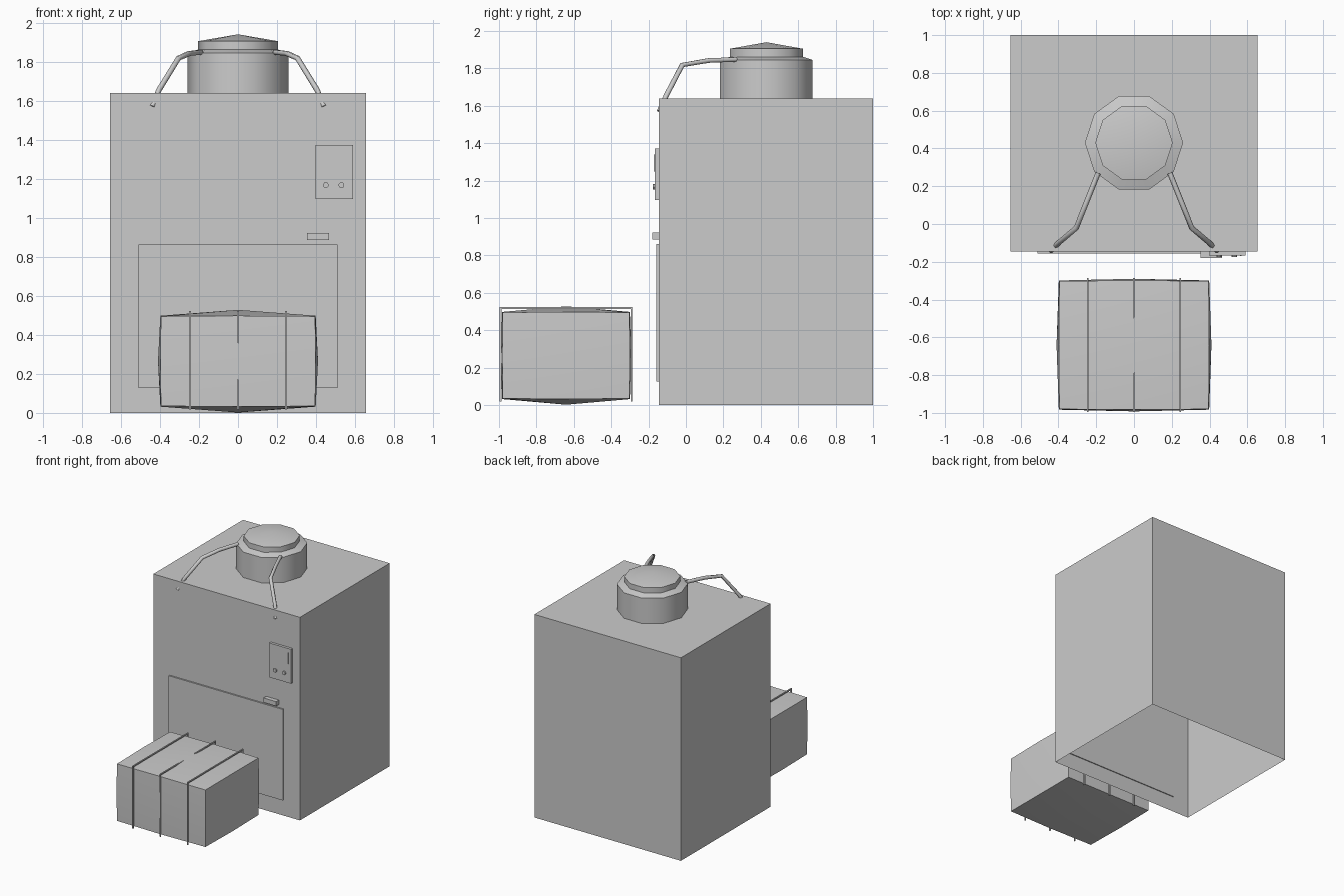
import bpy, bmesh, math
from mathutils import Vector

if "Cube" in bpy.data.objects:
    bpy.data.objects.remove(bpy.data.objects["Cube"])

mat = bpy.data.materials.new("light grey")
mat.diffuse_color = (0.6, 0.6, 0.6, 1)
mat.use_nodes = True
mat.node_tree.nodes["Principled BSDF"].inputs["Base Color"].default_value = mat.diffuse_color


def add(name, bm, smooth=None):
    bmesh.ops.recalc_face_normals(bm, faces=bm.faces)
    me = bpy.data.meshes.new(name)
    bm.to_mesh(me)
    bm.free()
    me.materials.append(mat)
    ob = bpy.data.objects.new(name, me)
    bpy.context.collection.objects.link(ob)
    if smooth:
        bpy.ops.object.select_all(action='DESELECT')
        ob.select_set(True)
        bpy.context.view_layer.objects.active = ob
        bpy.ops.object.shade_smooth_by_angle(angle=math.radians(smooth))
    return ob


def cube(bm, lo, hi):
    lo, hi = Vector(lo), Vector(hi)
    vs = bmesh.ops.create_cube(bm, size=1)["verts"]
    for v in vs:
        v.co = Vector([(lo[i] + hi[i]) / 2 + v.co[i] * (hi[i] - lo[i]) for i in range(3)])
    return vs


def box(name, lo, hi):
    bm = bmesh.new()
    cube(bm, lo, hi)
    return add(name, bm)


# cabinet: shell with an open underside
bm = bmesh.new()
cube(bm, (-0.655, -0.145, 0), (0.655, 1.0, 1.64))
bottom = [f for f in bm.faces if f.calc_center_median().z < 0.01]
bmesh.ops.delete(bm, geom=bottom, context='FACES_ONLY')
add("cabinet", bm)

# door, latch and control panel on the front
box("door", (-0.51, -0.157, 0.127), (0.51, -0.138, 0.862))
box("latch", (0.353, -0.18, 0.886), (0.467, -0.145, 0.922))
box("control_panel", (0.396, -0.166, 1.095), (0.59, -0.145, 1.372))
box("panel_slot", (0.562, -0.17, 1.25), (0.568, -0.165, 1.34))
for i, x in enumerate((0.45, 0.53)):
    bm = bmesh.new()
    bmesh.ops.create_cone(bm, cap_ends=True, segments=10, radius1=0.015, radius2=0.015, depth=0.03)
    for v in bm.verts:
        v.co = Vector((x + v.co.x, -0.161 + v.co.z, 1.167 + v.co.y))
    add(f"button_{i + 1}", bm)

# ten-sided motor drum with a stepped, pointed cap
profile = [(0.26, 1.64), (0.26, 1.845), (0.205, 1.862), (0.205, 1.905)]
bm = bmesh.new()
rings = []
for r, z in profile:
    rings.append([bm.verts.new((r * math.cos(math.tau * k / 10),
                                0.43 + r * math.sin(math.tau * k / 10), z)) for k in range(10)])
tip = bm.verts.new((0, 0.43, 1.94))
for k in range(10):
    n = (k + 1) % 10
    for a, b in zip(rings, rings[1:]):
        bm.faces.new((a[k], a[n], b[n], b[k]))
    bm.faces.new((rings[-1][k], rings[-1][n], tip))
add("motor_drum", bm, 40)

# two hoses running from the drum down through the cabinet top
path = [(0.19, 0.27, 1.848), (0.25, 0.12, 1.842), (0.305, -0.02, 1.818),
        (0.405, -0.105, 1.655), (0.44, -0.142, 1.57)]
for side, label in ((-1, "left"), (1, "right")):
    bm = bmesh.new()
    pts = [Vector((side * x, y, z)) for x, y, z in path]
    rings = []
    for i, p in enumerate(pts):
        d = (pts[min(i + 1, len(pts) - 1)] - pts[max(i - 1, 0)]).normalized()
        u = d.cross(Vector((0, 0, 1))).normalized()
        w = u.cross(d)
        rings.append([bm.verts.new(p + 0.014 * (u * math.cos(math.tau * k / 6) + w * math.sin(math.tau * k / 6)))
                      for k in range(6)])
    for a, b in zip(rings, rings[1:]):
        for k in range(6):
            bm.faces.new((a[k], a[(k + 1) % 6], b[(k + 1) % 6], b[k]))
    bm.faces.new(rings[0])
    bm.faces.new(rings[-1])
    add(f"hose_{label}", bm, 70)

# bale: box whose face centres bulge outward
bm = bmesh.new()
cube(bm, (-0.395, -0.98, 0.035), (0.395, -0.302, 0.495))
bmesh.ops.subdivide_edges(bm, edges=bm.edges[:], cuts=1, use_grid_fill=True)
centre, half = Vector((0, -0.641, 0.265)), Vector((0.395, 0.339, 0.23))
bulge = (0.015, 0.012, 0.033)
for v in bm.verts:
    d = v.co - centre
    outer = [i for i in range(3) if abs(d[i]) > half[i] * 0.9]
    if len(outer) == 1:
        i = outer[0]
        v.co[i] += math.copysign(bulge[i], d[i])
    elif len(outer) == 2:
        for i in outer:
            v.co[i] += math.copysign(0.003, d[i])
for v in bm.verts:
    v.co.z = max(v.co.z, 0)
add("bale", bm, 40)

# three wire ties over the bale
for i, x in enumerate((-0.245, 0, 0.245)):
    bm = bmesh.new()
    a, b = x - 0.005, x + 0.005
    cube(bm, (a, -0.996, 0.514), (b, -0.286, 0.523))
    cube(bm, (a, -0.996, 0.018), (b, -0.987, 0.514))
    cube(bm, (a, -0.295, 0.018), (b, -0.286, 0.514))
    add(f"bale_tie_{i + 1}", bm)
